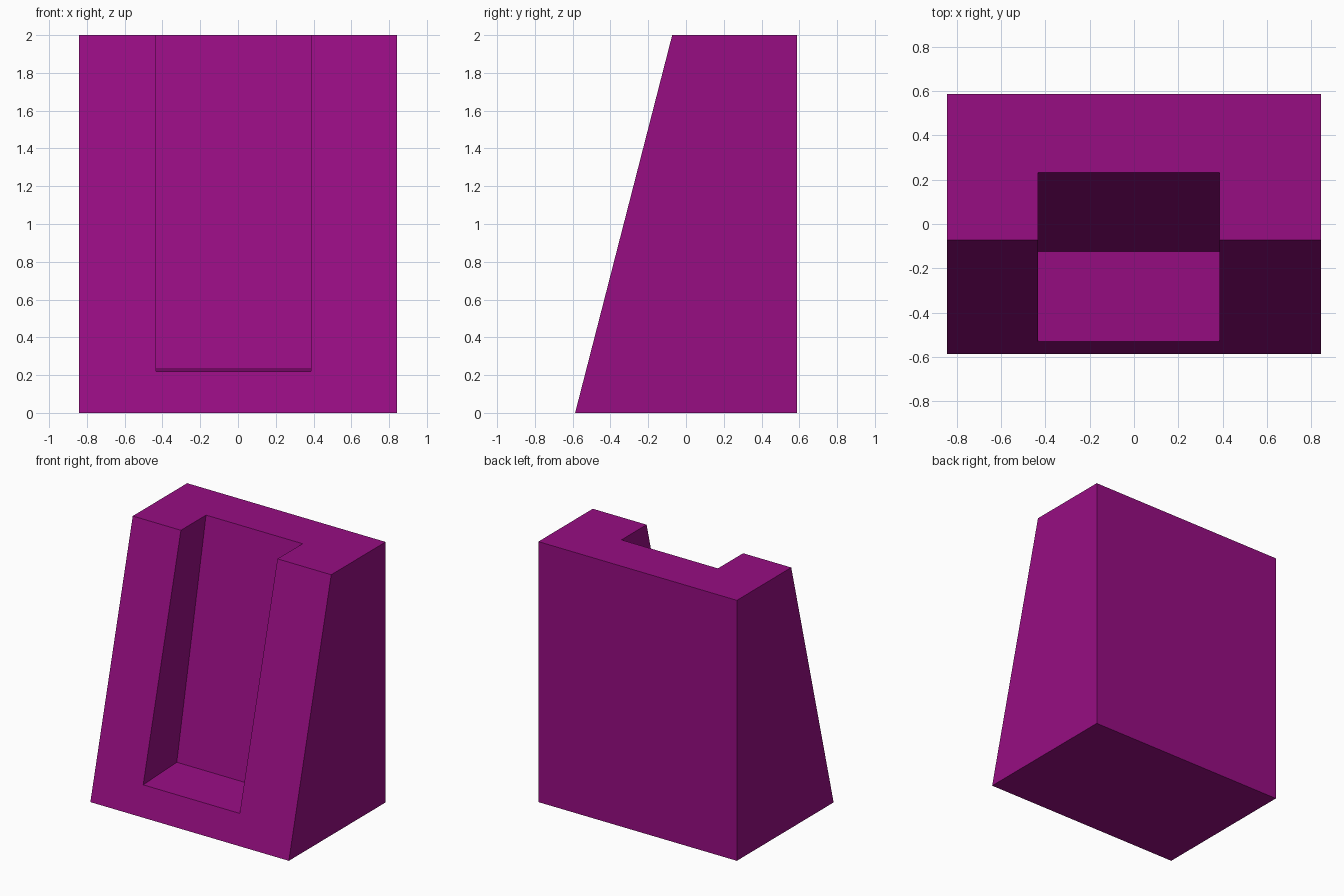
import bpy
import bmesh

# Remove the default cube
cube = bpy.data.objects.get("Cube")
if cube:
    bpy.data.objects.remove(cube, do_unlink=True)

# Single flat colour
purple = bpy.data.materials.new("purple")
purple.use_nodes = True
colour = (0.31, 0.004, 0.225, 1)
purple.diffuse_color = colour
purple.node_tree.nodes["Principled BSDF"].inputs["Base Color"].default_value = colour


def extrude_profile(name, profile, x0, x1):
    """Extrude a (y, z) side profile from x0 to x1."""
    bm = bmesh.new()
    face = bm.faces.new([bm.verts.new((x0, y, z)) for y, z in profile])
    result = bmesh.ops.extrude_face_region(bm, geom=[face])
    moved = [v for v in result["geom"] if isinstance(v, bmesh.types.BMVert)]
    bmesh.ops.translate(bm, verts=moved, vec=(x1 - x0, 0, 0))
    bmesh.ops.recalc_face_normals(bm, faces=bm.faces)
    mesh = bpy.data.meshes.new(name)
    bm.to_mesh(mesh)
    bm.free()
    mesh.materials.append(purple)
    obj = bpy.data.objects.new(name, mesh)
    bpy.context.collection.objects.link(obj)
    return obj


def extend(a, b, z):
    """Point at height z on the line through a and b."""
    t = (z - a[1]) / (b[1] - a[1])
    return (a[0] + t * (b[0] - a[0]), z)


# Wedge body: upright back, sloping front
body = extrude_profile("wedge_body", [(-0.587, 0), (0.587, 0), (0.587, 2), (-0.073, 2)],
                       -0.843, 0.843)

# Slot cut into the front, open at the top
floor_front, floor_back, wall_top = (-0.533, 0.22), (-0.123, 0.238), (0.232, 2)
slot = extrude_profile("slot_cutter",
                       [extend(floor_back, floor_front, 0.21), floor_back,
                        extend(floor_back, wall_top, 2.2), (-0.76, 2.2)],
                       -0.434, 0.386)
slot.hide_render = True

# Cut the slot, then discard the cutter
cut = body.modifiers.new("slot", "BOOLEAN")
cut.operation = "DIFFERENCE"
cut.solver = "EXACT"
cut.object = slot
bpy.context.view_layer.objects.active = body
bpy.ops.object.modifier_apply(modifier=cut.name)
bpy.data.objects.remove(slot, do_unlink=True)
